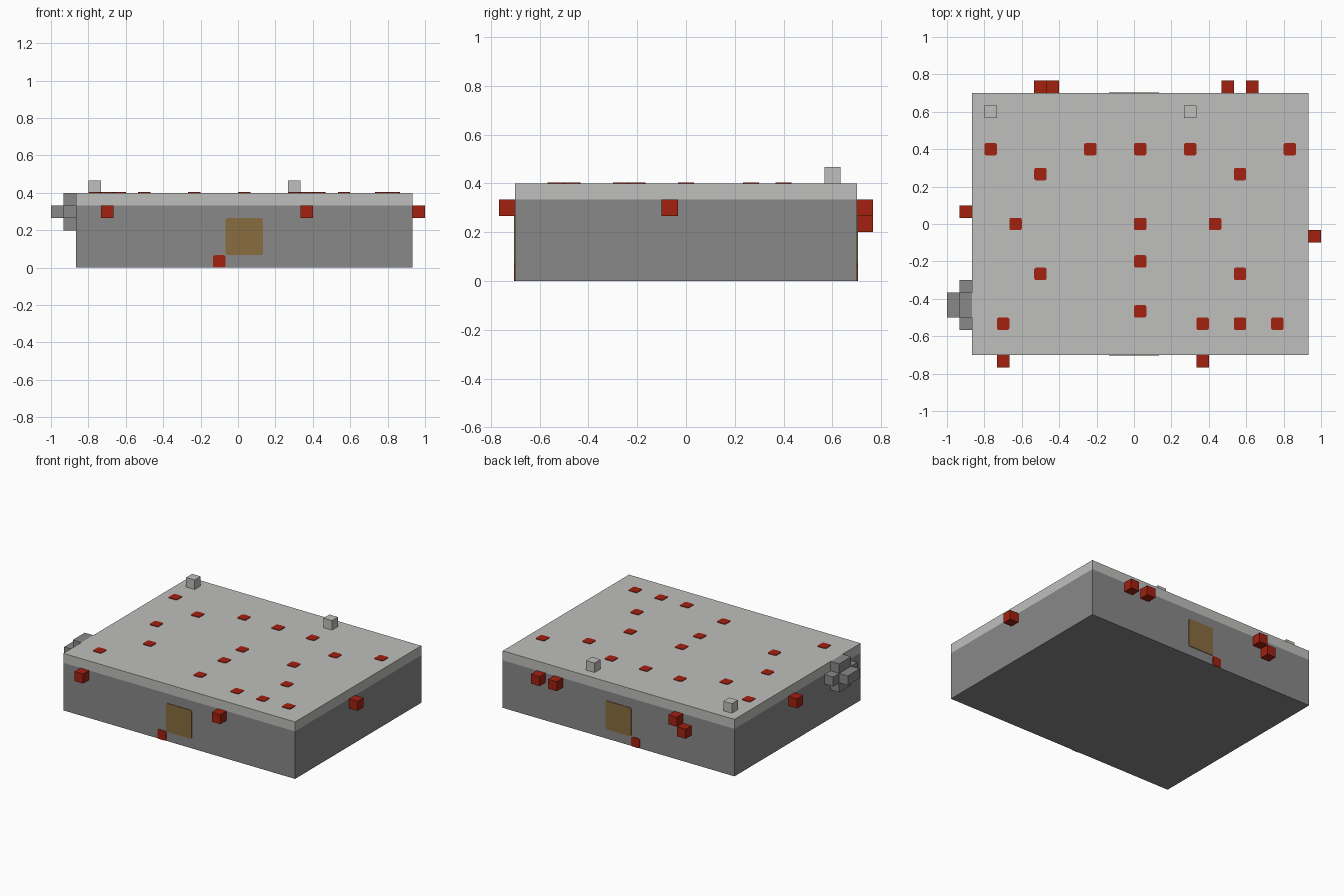
import bpy, bmesh
from mathutils import Vector

U = 1 / 15          # side of one block
LEFT, RIGHT, DEPTH, HEIGHT = 14 * U, -13 * U, 10.5 * U, 6 * U
MID = (LEFT + RIGHT) / 2

default = bpy.data.objects.get("Cube")
if default:
    bpy.data.objects.remove(default, do_unlink=True)


def material(name, rgb):
    m = bpy.data.materials.new(name)
    m.use_nodes = True
    m.diffuse_color = (*rgb, 1)
    bsdf = next(n for n in m.node_tree.nodes if n.type == "BSDF_PRINCIPLED")
    bsdf.inputs["Base Color"].default_value = (*rgb, 1)
    return m


LIGHT = material("light_grey", (0.52, 0.52, 0.51))
DARK = material("dark_grey", (0.25, 0.25, 0.25))
RED = material("brick_red", (0.36, 0.015, 0.005))
BROWN = material("ochre_brown", (0.25, 0.15, 0.05))


def box(name, center, size, mat, round_axis=None):
    """Box; with round_axis, the edges along that axis are rounded."""
    bm = bmesh.new()
    bmesh.ops.create_cube(bm, size=1)
    bmesh.ops.scale(bm, vec=size, verts=bm.verts)
    if round_axis is not None:
        edges = [e for e in bm.edges
                 if abs((e.verts[0].co - e.verts[1].co).normalized()[round_axis]) > 0.9]
        bmesh.ops.bevel(bm, geom=edges, offset=0.01, segments=2,
                        profile=0.5, affect="EDGES")
    mesh = bpy.data.meshes.new(name)
    bm.to_mesh(mesh)
    bm.free()
    mesh.materials.append(mat)
    ob = bpy.data.objects.new(name, mesh)
    ob.location = center
    bpy.context.collection.objects.link(ob)
    return ob


def block(name, center, mat):
    return box(name, center, (U, U, U), mat)


# Slab: dark body with a light top layer
body = box("slab", (MID, 0, HEIGHT / 2), (LEFT - RIGHT, 2 * DEPTH, HEIGHT), DARK)
body.data.materials.append(LIGHT)
bm = bmesh.new()
bm.from_mesh(body.data)
seam = 5 * U - HEIGHT / 2
bmesh.ops.bisect_plane(bm, geom=bm.verts[:] + bm.edges[:] + bm.faces[:],
                       plane_co=(0, 0, seam), plane_no=(0, 0, 1))
for f in bm.faces:
    f.material_index = int(f.calc_center_median().z > seam)
bm.to_mesh(body.data)
bm.free()

# Red spots on the top: row position, then columns, in blocks
spots = {6: (-11.5, -3.5, 0.5, 4.5, 12.5), 4: (-7.5, 8.5), 0: (-9.5, 0.5, 6.5),
         -3: (0.5,), -4: (-7.5, 8.5), -7: (0.5,), -8: (-10.5, 5.5, 8.5, 11.5)}
for row, columns in spots.items():
    for col in columns:
        box("top_spot", (col * U, row * U, HEIGHT), (U, U, 0.008), RED, 2)

# Painted panel and low spot on front and back
for side, sign in (("front", -1), ("back", 1)):
    box(side + "_panel", (U / 2, sign * DEPTH, 2.5 * U), (3 * U, 0.008, 3 * U), BROWN, 1)
    box(side + "_low_spot", (-1.5 * U, sign * DEPTH, U / 2), (U, 0.008, U), RED, 1)

# Red blocks on the four sides
for x in (-10.5, 5.5):
    block("front_block", (x * U, -11 * U, 4.5 * U), RED)
for x, z in ((-7.5, 3.5), (-6.5, 4.5), (7.5, 4.5), (9.5, 4.5)):
    block("back_block", (x * U, 11 * U, z * U), RED)
block("left_block", (14.5 * U, -U, 4.5 * U), RED)
block("right_block", (-13.5 * U, U, 4.5 * U), RED)

# Light blocks on the top
for x in (-11.5, 4.5):
    block("top_block", (x * U, 9 * U, 6.5 * U), LIGHT)

# Grey knob on the right side: a stepped cross
knob_y = -6.5 * U
box("knob_bar", (-13.5 * U, knob_y, 4.5 * U), (U, 4 * U, U), DARK)
box("knob_upper", (-13.5 * U, knob_y, 5.5 * U), (U, 2 * U, U), DARK)
box("knob_lower", (-13.5 * U, knob_y, 3.5 * U), (U, 2 * U, U), DARK)
box("knob_tip", (-14.5 * U, knob_y, 4.5 * U), (U, 2 * U, U), DARK)
